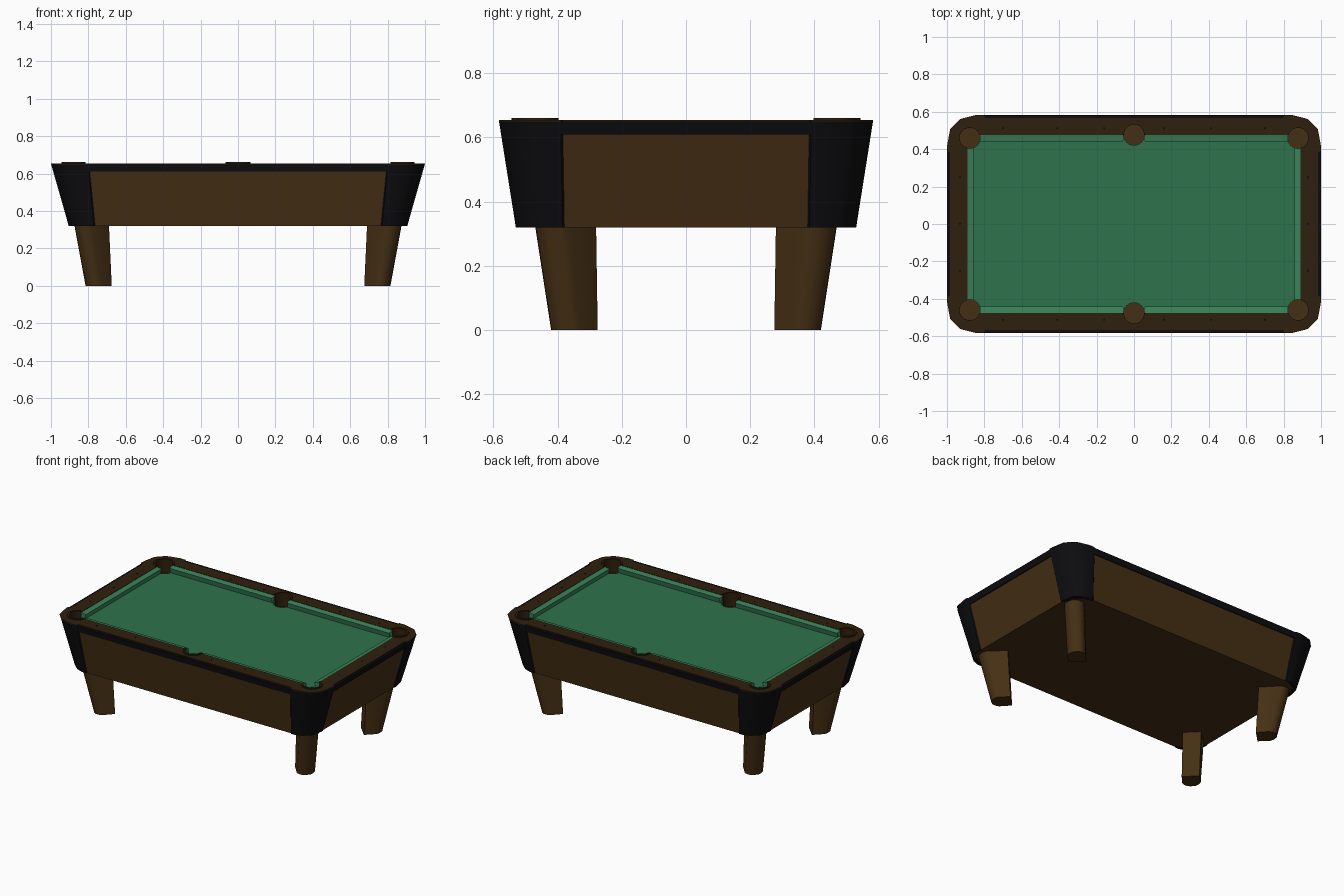
import bpy, bmesh, math

if "Cube" in bpy.data.objects:
    bpy.data.objects.remove(bpy.data.objects["Cube"])


def material(name, r, g, b):
    m = bpy.data.materials.new(name)
    m.diffuse_color = (r, g, b, 1)
    m.use_nodes = True
    m.node_tree.nodes["Principled BSDF"].inputs["Base Color"].default_value = m.diffuse_color
    return m


BROWN = material("wood", .06, .029, .007)
DARK = material("dark_wood", .027, .014, .004)
BLACK = material("black_trim", .004, .004, .005)
GREEN = material("cloth", .028, .17, .072)
LIGHT = material("cushion_cloth", .04, .22, .1)
QUADS = [(1, 1), (-1, 1), (-1, -1), (1, -1)]


def finish(name, bm, mat):
    bmesh.ops.recalc_face_normals(bm, faces=bm.faces[:])
    me = bpy.data.meshes.new(name)
    bm.to_mesh(me)
    bm.free()
    ob = bpy.data.objects.new(name, me)
    bpy.context.collection.objects.link(ob)
    if mat:
        me.materials.append(mat)
    return ob


def skin(bm, a, b):
    """Closed solid between two matching rings of 3D points."""
    va, vb = [bm.verts.new(p) for p in a], [bm.verts.new(p) for p in b]
    n = len(a)
    for i in range(n):
        j = (i + 1) % n
        bm.faces.new((va[i], va[j], vb[j], vb[i]))
    bm.faces.new(va[::-1])
    bm.faces.new(vb)


def loft(name, a, b, mat):
    bm = bmesh.new()
    skin(bm, a, b)
    return finish(name, bm, mat)


def box(name, x, y, z0, z1, mat):
    ring = [(x * sx, y * sy) for sx, sy in QUADS]
    return loft(name, at(ring, z0), at(ring, z1), mat)


def at(pts, z):
    return [(x, y, z) for x, y in pts]


def cut(ob, *cutters):
    bpy.context.view_layer.objects.active = ob
    for c in cutters:
        m = ob.modifiers.new("cut", 'BOOLEAN')
        m.operation, m.solver, m.object = 'DIFFERENCE', 'EXACT', c
        bpy.ops.object.modifier_apply(modifier=m.name)


# Corner outline of one quadrant at table top and at the underside
TOP = [(1, .39), (1, .415), (.983, .507), (.93, .561), (.845, .583), (.803, .583)]
LOW = [(.905, .385), (.905, .40), (.89, .475), (.845, .514), (.80, .53), (.77, .53)]
Z0, Z1, BAND = .32, .654, .61


def corner(z, inset=0):
    t = (z - Z0) / (Z1 - Z0)
    return [(a + (c - a) * t - inset, b + (d - b) * t - inset)
            for (a, b), (c, d) in zip(LOW, TOP)]


def around(quad):
    ring = []
    for sx, sy in QUADS:
        pts = [(x * sx, y * sy) for x, y in quad]
        ring += pts if sx * sy > 0 else pts[::-1]
    return ring


def flip(pts, sx, sy):
    return [(x * sx, y * sy, z) for x, y, z in pts]


# Cutters: playing area and six pockets
CORNER_C, SIDE_C = (.878, .46), (0, .477)
opening = box("opening_cutter", .89, .475, .57, .8, None)
bm = bmesh.new()
centres = [(CORNER_C[0] * sx, CORNER_C[1] * sy) for sx, sy in QUADS]
centres += [(0, SIDE_C[1]), (0, -SIDE_C[1])]
for cx, cy in centres:
    ring = [(cx + .056 * math.cos(i * math.tau / 24), cy + .056 * math.sin(i * math.tau / 24))
            for i in range(24)]
    skin(bm, at(ring, .566), at(ring, .82))
holes = finish("pocket_cutter", bm, None)

# Cabinet, black trim band and wooden rail top
cabinet = loft("cabinet", at(around(corner(Z0, .006)), Z0),
               at(around(corner(BAND, .006)), BAND), BROWN)
trim = loft("trim_band", at(around(corner(BAND)), BAND), at(around(corner(.649)), .649), BLACK)
rail_quad = [(.985, .385)] + TOP + [(.798, .566)]
rail = loft("rail_top", at(around(rail_quad), .649), at(around(rail_quad), Z1), DARK)
for ob in (cabinet, trim, rail):
    cut(ob, opening, holes)

# Cloth bed
bed = box("cloth_bed", .89, .475, .57, .612, GREEN)
cut(bed, holes)

# Cushions: sloped profile with angled ends beside the pockets
for sx, sy in QUADS:
    a = [(.045, .475, .652), (.06, .442, .645), (.058, .45, .612), (.045, .475, .612)]
    b = [(.86, .475, .652), (.825, .442, .645), (.83, .45, .612), (.86, .475, .612)]
    cut(loft("long_cushion", flip(a, sx, sy), flip(b, sx, sy), LIGHT), holes)
for sx in (1, -1):
    a = [(.89, .44, .652), (.857, .405, .645), (.865, .41, .612), (.89, .44, .612)]
    cut(loft("end_cushion", flip(a, sx, 1), flip(a, sx, -1), LIGHT), holes)


# Pocket liners: arc walls with a raised collar
def liner(name, c, a0, a1, sx, sy):
    n = 18
    bm = bmesh.new()
    rows = []
    for i in range(n + 1):
        a = math.radians(a0 + (a1 - a0) * i / n)
        rows.append([bm.verts.new(((c[0] + r * math.cos(a)) * sx, (c[1] + r * math.sin(a)) * sy, z))
                     for r, z in ((.054, .567), (.054, .661), (.066, .661), (.066, .567))])
    for p, q in zip(rows, rows[1:]):
        for k in range(4):
            bm.faces.new((p[k], p[(k + 1) % 4], q[(k + 1) % 4], q[k]))
    bm.faces.new(rows[0])
    bm.faces.new(rows[-1][::-1])
    finish(name, bm, DARK)


for sx, sy in QUADS:
    liner("corner_pocket", CORNER_C, -72, 162, sx, sy)
for sy in (1, -1):
    liner("side_pocket", SIDE_C, 0, 180, 1, sy)

# Black corner shells
for sx, sy in QUADS:
    rings = [at(corner(z) + corner(z, .02)[::-1], z) for z in (Z0, BAND)]
    loft("corner_shell", flip(rings[0], sx, sy), flip(rings[1], sx, sy), BLACK)

# Tapered legs: flat inner face, rounded outer nose on the diagonal
LEG_LOW = [(.752, .275), (.808, .33), (.815, .355), (.812, .385), (.795, .405),
           (.778, .418), (.755, .42), (.73, .412), (.675, .352)]
LEG_TOP = [(.77, .28), (.865, .37), (.875, .395), (.873, .43), (.858, .453),
           (.838, .468), (.81, .47), (.785, .462), (.69, .36)]
for sx, sy in QUADS:
    loft("leg", flip(at(LEG_LOW, 0), sx, sy), flip(at(LEG_TOP, .325), sx, sy), BROWN)

# Sight dots on the rails
bm = bmesh.new()
dots = [(x * s, .512 * t) for x in (.16, .41, .70) for s, t in QUADS]
dots += [(.93 * s, y) for s in (1, -1) for y in (-.25, 0, .25)]
for x, y in dots:
    ring = [(x + .006 * math.cos(i * math.tau / 8), y + .006 * math.sin(i * math.tau / 8))
            for i in range(8)]
    skin(bm, at(ring, .652), at(ring, .655))
finish("sight_dots", bm, BLACK)

for c in (opening, holes):
    bpy.data.objects.remove(c)

# Soft shading across the rounded corners and legs
bpy.ops.object.select_all(action='SELECT')
bpy.context.view_layer.objects.active = cabinet
bpy.ops.object.shade_smooth_by_angle(angle=math.radians(38))
